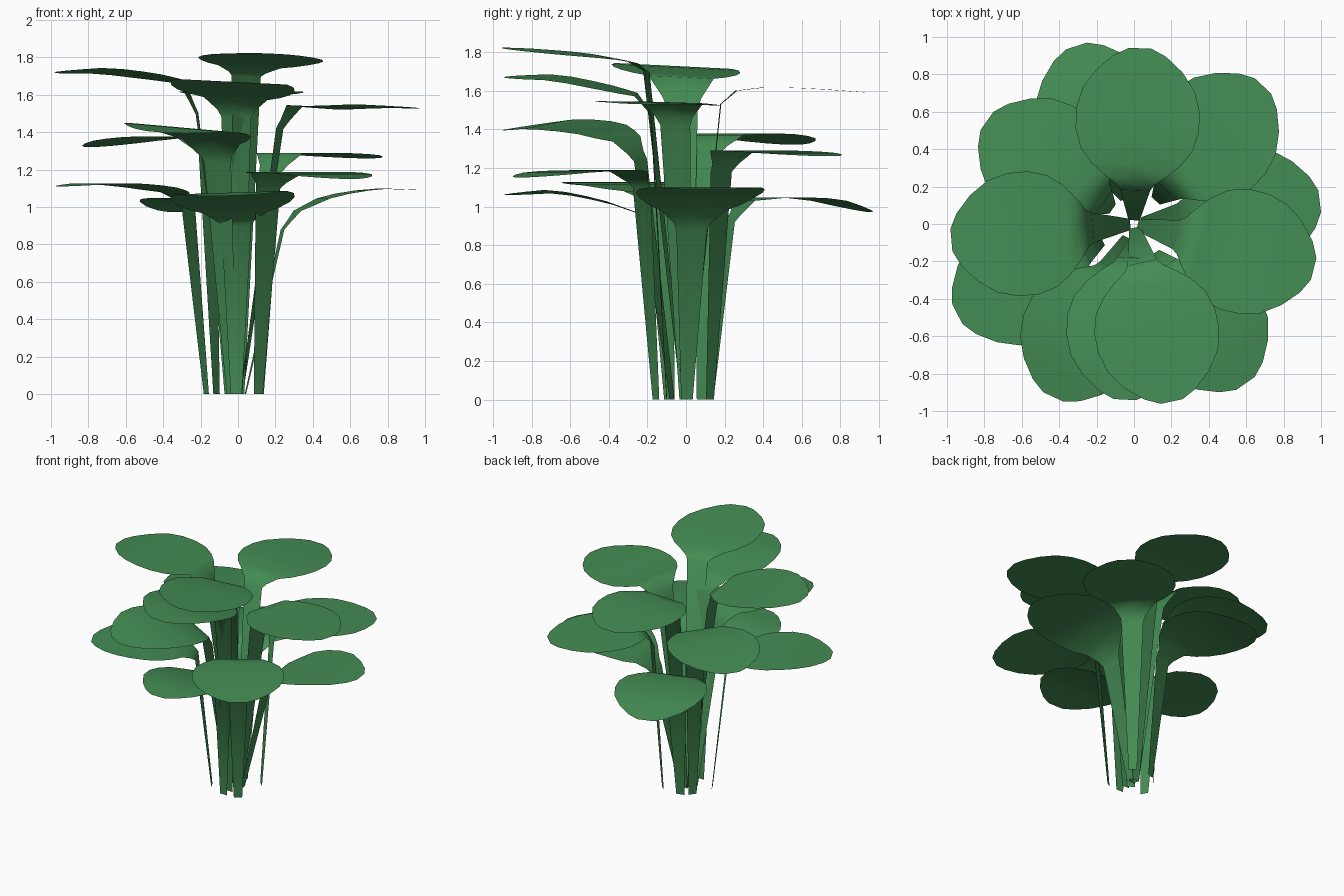
import bpy
import bmesh
from math import radians, cos, sin

cube = bpy.data.objects.get("Cube")
if cube:
    bpy.data.objects.remove(cube, do_unlink=True)


def make_material(name, colour):
    mat = bpy.data.materials.new(name)
    mat.use_nodes = True
    mat.diffuse_color = colour
    mat.node_tree.nodes["Principled BSDF"].inputs["Base Color"].default_value = colour
    return mat


leaf_green = make_material("leaf green", (0.058, 0.265, 0.088, 1))

# Distances along the leaf at which its height is given
BEND, NECK, THROAT, BLADE, TIP = 0.2, 0.28, 0.45, 0.7, 0.97
STATIONS = (BEND, NECK, THROAT, BLADE, TIP)

# Blade outline: distance along the leaf and half width
OUTLINE = ((0.2, 0.08), (0.23, 0.1), (0.28, 0.17), (0.34, 0.24), (0.42, 0.3),
           (0.52, 0.33), (0.63, 0.33), (0.74, 0.3), (0.84, 0.23),
           (0.92, 0.14), (0.96, 0.06))

# Each leaf: direction in degrees, foot distance, outward shift of the blade,
# sideways slope, heights at the stations
LEAVES = (
    (282, 0.02, 0.01, -0.05, 1.7, 1.75, 1.78, 1.8, 1.82),
    (185, 0.02, 0.02, 0.05, 1.5, 1.67, 1.7, 1.73, 1.72),
    (267, 0.1, -0.02, -0.05, 1.48, 1.58, 1.62, 1.67, 1.67),
    (88, 0.02, -0.02, 0, 1.53, 1.6, 1.62, 1.61, 1.59),
    (346, 0.02, 0.03, -0.03, 1.42, 1.54, 1.53, 1.54, 1.53),
    (245, 0.08, 0.06, -0.08, 1.24, 1.35, 1.41, 1.43, 1.4),
    (145, 0.14, 0, 0, 1.28, 1.37, 1.38, 1.36, 1.32),
    (47, 0.17, 0.05, 0, 1.18, 1.29, 1.29, 1.28, 1.26),
    (305, 0.19, 0.08, 0, 1.1, 1.18, 1.19, 1.18, 1.15),
    (207, 0.19, 0.1, 0, 1.02, 1.08, 1.11, 1.13, 1.11),
    (267, 0.17, -0.02, 0.03, 0.9, 0.97, 1.03, 1.08, 1.06),
    (108, 0.14, 0.04, 0, 0.92, 1.03, 1.05, 1.04, 0.97),
    (7, 0.04, 0.04, 0, 0.88, 0.98, 1.06, 1.1, 1.09),
)


def height_at(r, heights):
    """Height of the leaf's midrib at distance r."""
    for i in range(len(STATIONS) - 1):
        a, b = STATIONS[i], STATIONS[i + 1]
        if r <= b:
            t = (r - a) / (b - a)
            return heights[i] + (heights[i + 1] - heights[i]) * t


def make_leaf(name, angle, foot, shift, slope, heights):
    """One thin sheet: tapering stalk, curved neck and round blade."""
    out = (cos(radians(angle)), sin(radians(angle)))
    side = (-out[1], out[0])
    rows = [(foot, 0.03, 0, 0)]
    rows += [(r + shift, w, height_at(r, heights), slope * w)
             for r, w in OUTLINE]
    bm = bmesh.new()
    previous = None
    for r, half, z, roll in rows:
        row = [bm.verts.new((out[0] * r + side[0] * half * s,
                             out[1] * r + side[1] * half * s, z + roll * s))
               for s in (-1, 0, 1)]
        if previous:
            for i in range(2):
                bm.faces.new((previous[i], row[i], row[i + 1], previous[i + 1]))
        previous = row
    for face in bm.faces:
        face.smooth = True
    mesh = bpy.data.meshes.new(name)
    bm.to_mesh(mesh)
    bm.free()
    mesh.materials.append(leaf_green)
    leaf = bpy.data.objects.new(name, mesh)
    bpy.context.collection.objects.link(leaf)


# Leaves from the top of the plant downwards
for number, (angle, foot, shift, slope, *heights) in enumerate(LEAVES, start=1):
    make_leaf(f"leaf_{number}", angle, foot, shift, slope, heights)
